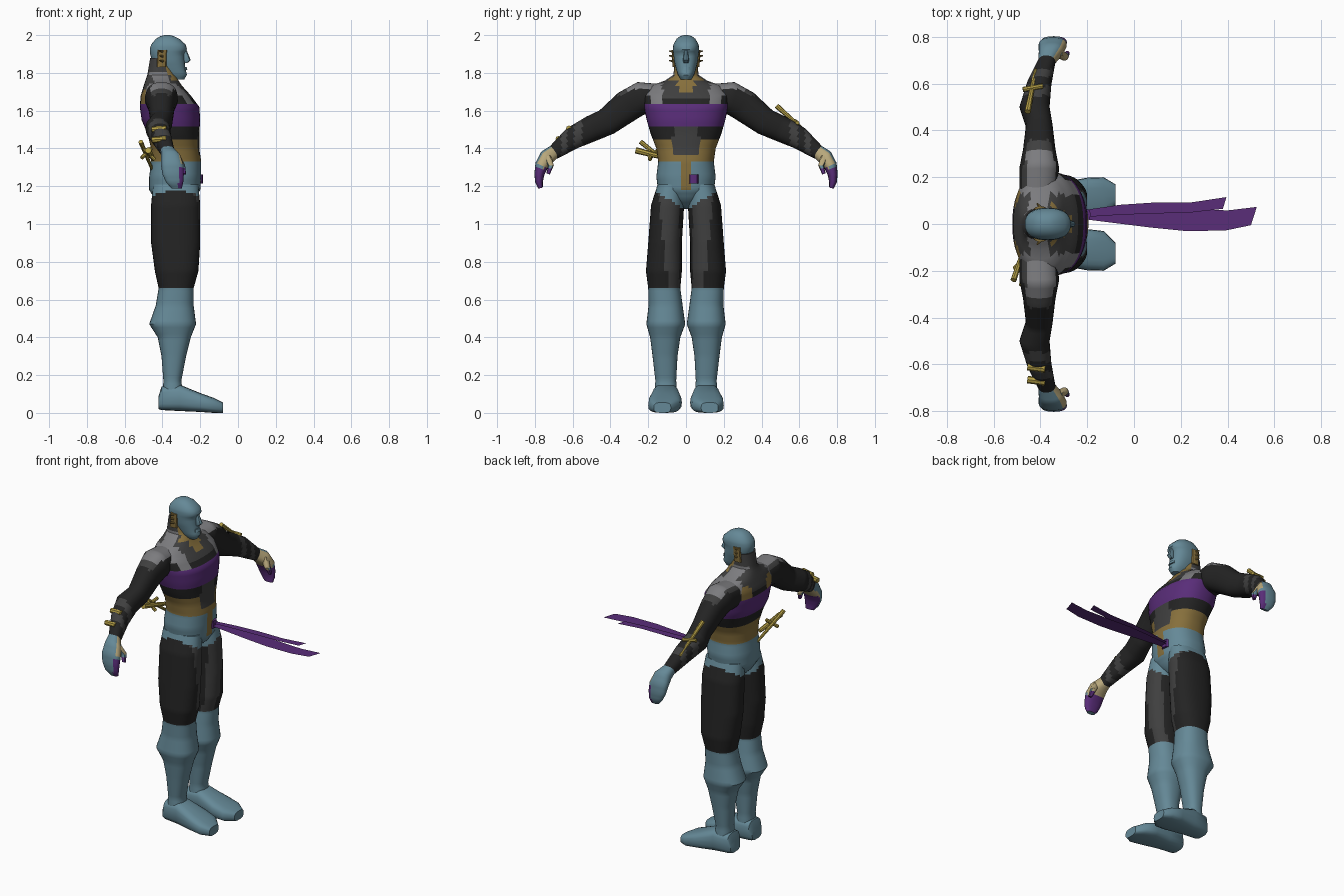
import bpy, bmesh, math
from mathutils import Vector

cube = bpy.data.objects.get("Cube")
if cube:
    bpy.data.objects.remove(cube)

COLOURS = {
    "slate_blue": (.13, .25, .31), "black": (.017, .017, .017),
    "charcoal": (.05, .05, .05), "light_grey": (.2, .2, .21),
    "purple": (.1, .026, .19), "bronze": (.24, .16, .045),
    "gold": (.45, .34, .06), "tan": (.48, .39, .2)}
NAMES = list(COLOURS)
MATS = []
for key, rgb in COLOURS.items():
    m = bpy.data.materials.new(key)
    m.use_nodes = True
    m.diffuse_color = (*rgb, 1)
    m.node_tree.nodes["Principled BSDF"].inputs["Base Color"].default_value = (*rgb, 1)
    MATS.append(m)


def finish(bm, name, rule, smooth=True):
    """Colour faces by rule(centre, normal) and link the object."""
    bmesh.ops.recalc_face_normals(bm, faces=bm.faces)
    for f in bm.faces:
        key = rule if isinstance(rule, str) else rule(f.calc_center_median(), f.normal)
        f.material_index = NAMES.index(key)
    me = bpy.data.meshes.new(name)
    bm.to_mesh(me)
    bm.free()
    for m in MATS:
        me.materials.append(m)
    ob = bpy.data.objects.new(name, me)
    bpy.context.collection.objects.link(ob)
    if smooth:
        bpy.ops.object.select_all(action='DESELECT')
        ob.select_set(True)
        bpy.context.view_layer.objects.active = ob
        bpy.ops.object.shade_smooth_by_angle(angle=math.radians(40))
    return ob


def loft(name, stations, rule, side=1, n=32, power=.85, step=.016):
    """Skin rings given as (centre, half axis u, half axis v)."""
    stations = [[Vector(p) for p in s] for s in stations]
    rings = []
    for a, b in zip(stations, stations[1:]):
        k = max(1, round((b[0] - a[0]).length / step))
        rings += [[p.lerp(q, i / k) for p, q in zip(a, b)] for i in range(k)]
    rings.append(stations[-1])
    bm = bmesh.new()
    curve = lambda t: math.copysign(abs(t) ** power, t)
    grid = []
    for c, u, v in rings:
        row = []
        for i in range(n):
            t = 2 * math.pi * i / n
            p = c + u * curve(math.cos(t)) + v * curve(math.sin(t))
            row.append(bm.verts.new((p.x, p.y * side, p.z)))
        grid.append(row)
    for a, b in zip(grid, grid[1:]):
        for i in range(n):
            bm.faces.new((a[i], a[(i + 1) % n], b[(i + 1) % n], b[i]))
    bm.faces.new(grid[0])
    bm.faces.new(grid[-1])
    return finish(bm, name, rule)


def level(z, back, front, inner, outer):
    """Horizontal ring."""
    return ((back + front) / 2, (inner + outer) / 2, z), ((front - back) / 2, 0, 0), (0, (outer - inner) / 2, 0)


def limb(data):
    """Rings square to a path in the yz plane: (y, z, x, half x, half thickness)."""
    out = []
    for i, (y, z, x, hx, ht) in enumerate(data):
        a, b = data[max(i - 1, 0)], data[min(i + 1, len(data) - 1)]
        d = Vector((0, b[0] - a[0], b[1] - a[1])).normalized()
        out.append(((x, y, z), (hx, 0, 0), (0, -d.z * ht, d.y * ht)))
    return out


def rod(name, a, b, r, colour="gold", tip=.8):
    a, b = Vector(a), Vector(b)
    d = (b - a).normalized()
    u = d.orthogonal().normalized()
    v = d.cross(u)
    return loft(name, [(a, u * r, v * r), (b, u * r * tip, v * r * tip)], colour, n=8, power=1, step=1)


# Torso and neck
def torso_rule(c, n):
    y, z = abs(c.y), c.z
    front = n.x > .3
    if z > 1.755:
        return "bronze" if n.x > .35 else "light_grey" if abs(n.y) > .55 and z < 1.81 else "charcoal"
    if z > 1.64:
        if y > .12 and n.z > .35:
            return "light_grey"
        if front and z > 1.7 and y < .045:
            return "bronze"
        if n.x < -.4 and .08 < y < .15 and z < 1.71:
            return "bronze"
        return "charcoal" if z > 1.67 and y < .12 else "black"
    if z > 1.51:
        return "purple"
    if front and y < .03 and 1.18 < z < 1.36:
        return "bronze"
    if z > 1.33:
        if front and y < .07 and z > 1.37:
            return "charcoal"
        return "black" if z > 1.44 else "bronze"
    return "slate_blue"


body = [(1.08, -.39, -.29, .02), (1.13, -.44, -.23, .09), (1.18, -.47, -.2, .148),
        (1.25, -.47, -.195, .157), (1.33, -.46, -.195, .147), (1.4, -.46, -.205, .157),
        (1.48, -.48, -.205, .188), (1.55, -.51, -.2, .208), (1.62, -.52, -.205, .222),
        (1.68, -.515, -.25, .23), (1.73, -.5, -.295, .19), (1.76, -.49, -.315, .11),
        (1.79, -.48, -.33, .066), (1.88, -.465, -.37, .06)]
loft("torso", [level(z, b, f, -w, w) for z, b, f, w in body], torso_rule, n=48)

# Head and face
skull = [(1.765, -.37, -.285, .028), (1.79, -.41, -.27, .043), (1.82, -.43, -.278, .052),
         (1.86, -.455, -.283, .062), (1.9, -.465, -.285, .067), (1.925, -.467, -.27, .069),
         (1.95, -.46, -.277, .067), (1.98, -.435, -.31, .05), (1.995, -.41, -.34, .03), (2, -.39, -.36, .01)]
loft("head", [level(z, b, f, -w, w) for z, b, f, w in skull], "slate_blue")
loft("nose", [level(1.92, -.3, -.272, -.009, .009), level(1.868, -.3, -.25, -.016, .016),
              level(1.852, -.3, -.268, -.013, .013)], "slate_blue", n=8)
loft("lips", [level(1.832, -.3, -.272, -.022, .022), level(1.815, -.3, -.268, -.025, .025)], "slate_blue", n=10)


# Limb colour rules
def leg_rule(c, n):
    y = abs(c.y)
    if c.z < .665 or c.z > 1.07 + .65 * y:
        return "slate_blue"
    return "charcoal" if n.x > .2 and .035 < y < .14 - .1 * (1.1 - c.z) else "black"


def arm_rule(c, n):
    y = abs(c.y)
    if y < .31 and n.z > .5 and c.x > -.46:
        return "light_grey"
    if .55 < y < .59 or .63 < y < .66 or (y < .36 and n.z > .6):
        return "charcoal"
    return "black"


def hand_rule(c, n):
    inward = n.y * (1 if c.y > 0 else -1) < -.3
    if c.z < 1.295 and (c.x > -.315 or inward):
        return "purple"
    return "tan" if inward or (n.x > .6 and c.z > 1.31) else "slate_blue"


leg = [(1.21, -.45, -.21, .015, .15), (1.1, -.46, -.2, .01, .185), (.9, -.46, -.2, .022, .2),
       (.75, -.44, -.21, .022, .212), (.66, -.42, -.235, .03, .2), (.57, -.435, -.235, .018, .198),
       (.47, -.47, -.222, .004, .21), (.4, -.425, -.25, .03, .19), (.3, -.405, -.275, .045, .177),
       (.17, -.395, -.3, .052, .162), (.08, -.4, -.29, .045, .17)]
foot = [(-.42, .06, .155, .02, .09), (-.405, .045, .168, .015, .14), (-.31, .037, .178, .01, .15),
        (-.2, .022, .198, .005, .105), (-.13, .03, .2, 0, .08), (-.08, .08, .17, 0, .055)]
arm = [(.13, 1.66, -.41, .08, .08), (.24, 1.665, -.405, .085, .088), (.31, 1.625, -.405, .07, .085),
       (.42, 1.54, -.405, .057, .072), (.5, 1.505, -.425, .064, .069), (.6, 1.455, -.405, .052, .06),
       (.705, 1.375, -.37, .036, .037)]
hand = [(.69, 1.39, -.375, .035, .035), (.735, 1.355, -.355, .052, .042), (.765, 1.31, -.348, .06, .035),
        (.777, 1.26, -.343, .056, .026), (.778, 1.22, -.335, .045, .02), (.77, 1.19, -.325, .028, .012)]
thumb = [(.735, 1.36, -.33, .025, .02), (.715, 1.31, -.298, .018, .016), (.73, 1.265, -.285, .01, .01)]

for word, s in (("left", 1), ("right", -1)):
    loft(word + "_leg", [level(*r) for r in leg], leg_rule, s)
    loft(word + "_foot", [((x, (i + o) / 2, (lo + hi) / 2), (0, (o - i) / 2, 0), (0, 0, (hi - lo) / 2))
                          for x, i, o, lo, hi in foot], "slate_blue", s, n=20, power=.65, step=1)
    loft(word + "_arm", limb(arm), arm_rule, s)
    loft(word + "_hand", limb(hand), hand_rule, s, n=24)
    loft(word + "_thumb", limb(thumb), hand_rule, s, n=10)
    # Ear covers made of a pad with three spikes
    loft(word + "_ear_pad", [level(1.83, -.43, -.38, .05, .072), level(1.92, -.425, -.375, .055, .076)],
         "bronze", s, n=10)
    for i in range(3):
        z = 1.86 + i * .025
        rod(f"{word}_ear_spike_{i + 1}", (-.39, s * .06, z), (-.415, s * .088, z + .006), .009, "bronze", .4)

# Forearm dagger on the left, bars on the right
rod("forearm_dagger", (-.455, .48, 1.625), (-.42, .66, 1.465), .014, tip=.5)
rod("dagger_guard", (-.475, .575, 1.545), (-.39, .59, 1.535), .011, tip=1)
for i, (y, z) in enumerate(((-.61, 1.5), (-.665, 1.445))):
    rod(f"forearm_bar_{i + 1}", (-.455, y, z), (-.38, y - .01, z + .005), .016, tip=1)

# Pair of daggers behind the right hip
rod("hip_dagger_1", (-.515, -.24, 1.435), (-.455, -.06, 1.29), .013, tip=.6)
rod("hip_dagger_2", (-.475, -.265, 1.39), (-.45, -.09, 1.345), .017, tip=.7)
rod("hip_guard_1", (-.51, -.19, 1.35), (-.46, -.14, 1.4), .01, tip=1)
rod("hip_guard_2", (-.5, -.2, 1.4), (-.44, -.19, 1.34), .01, tip=1)


# Two flat sash tails streaming forward from a knot
def sash(name, rows, z):
    bm = bmesh.new()
    pairs = [[bm.verts.new((x, y, z)) for x, y in ((xa, ya), (xb, yb))] for xa, ya, xb, yb in rows]
    for (a, b), (c, d) in zip(pairs, pairs[1:]):
        bm.faces.new((a, b, d, c))
    return finish(bm, name, "purple", False)


sash("long_sash_tail", [(-.21, .02, -.21, .06), (-.05, 0, -.04, .07), (.07, -.015, .09, .075),
                        (.22, -.03, .24, .065), (.39, -.028, .4, .058), (.5, -.005, .525, .073)], 1.232)
sash("short_sash_tail", [(-.21, .03, -.21, .06), (-.05, .04, -.06, .082), (.1, .045, .09, .092),
                         (.25, .05, .25, .093), (.38, .065, .395, .115)], 1.243)
loft("sash_knot", [level(1.215, -.22, -.185, .015, .065), level(1.262, -.22, -.185, .015, .065)],
     "purple", n=8)
